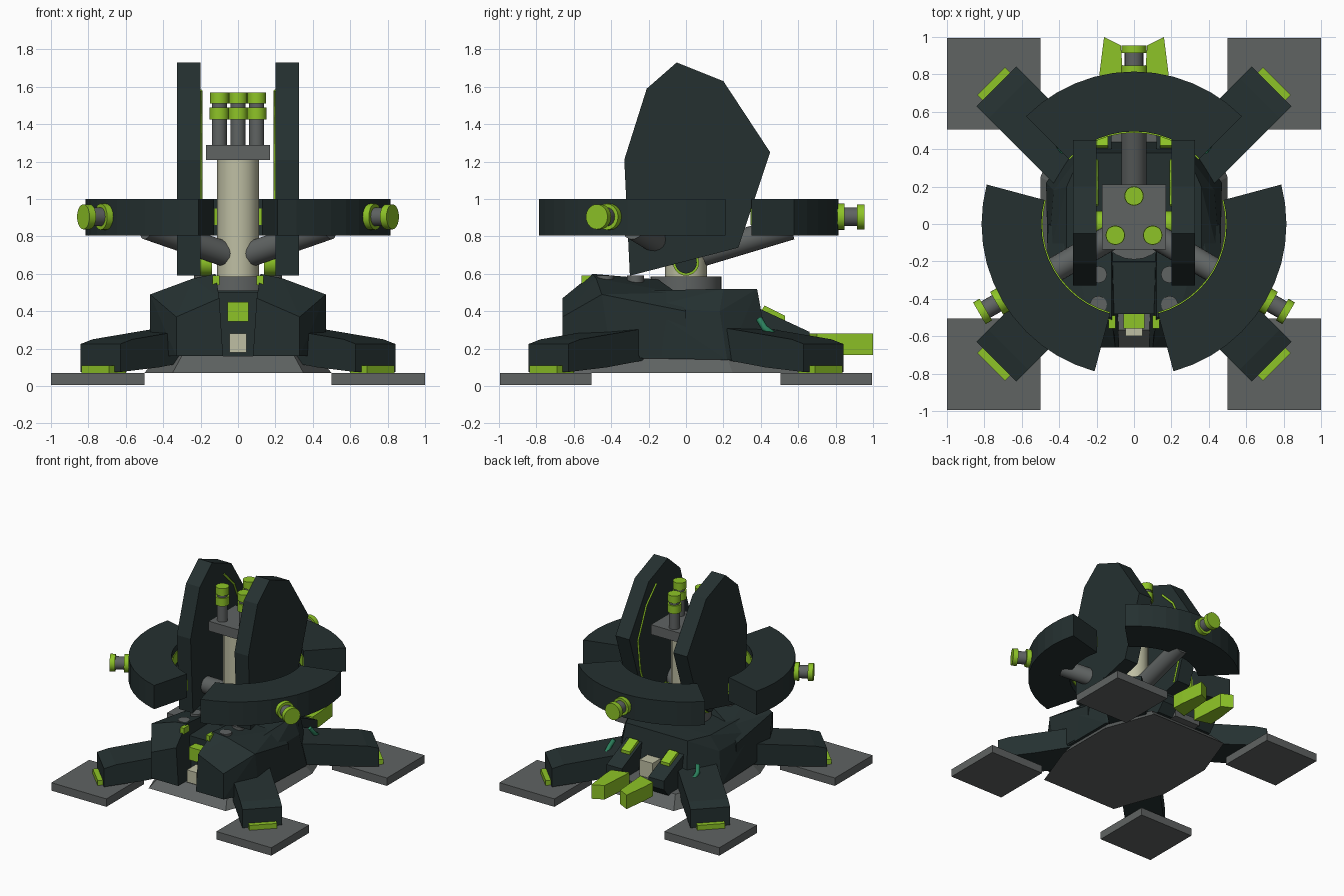
import bpy, bmesh, math
from mathutils import Vector

cube = bpy.data.objects.get("Cube")
if cube:
    bpy.data.objects.remove(cube, do_unlink=True)


def material(name, r, g, b):
    m = bpy.data.materials.new(name)
    m.use_nodes = True
    m.diffuse_color = (r, g, b, 1)
    m.node_tree.nodes["Principled BSDF"].inputs["Base Color"].default_value = (r, g, b, 1)
    return m


DARK = material("dark_armour", .018, .03, .03)
GREY = material("grey_metal", .115, .125, .123)
GREEN = material("bright_green", .27, .55, .02)
BEIGE = material("pale_beige", .52, .52, .37)
TEAL = material("teal", .025, .22, .11)


def finish(name, bm, mat, smooth=False):
    bmesh.ops.recalc_face_normals(bm, faces=bm.faces)
    mesh = bpy.data.meshes.new(name)
    bm.to_mesh(mesh)
    bm.free()
    mesh.materials.append(mat)
    ob = bpy.data.objects.new(name, mesh)
    bpy.context.collection.objects.link(ob)
    if smooth:
        bpy.ops.object.select_all(action='DESELECT')
        ob.select_set(True)
        bpy.context.view_layer.objects.active = ob
        bpy.ops.object.shade_smooth_by_angle(angle=math.radians(35))
    return ob


def hull(name, pts, mat):
    bm = bmesh.new()
    verts = [bm.verts.new(p) for p in pts]
    res = bmesh.ops.convex_hull(bm, input=verts)
    loose = [v for v in res["geom_interior"] if isinstance(v, bmesh.types.BMVert)]
    bmesh.ops.delete(bm, geom=loose, context='VERTS')
    bmesh.ops.dissolve_limit(bm, angle_limit=.02, verts=bm.verts, edges=bm.edges)
    return finish(name, bm, mat)


def box(name, x, y, z, mat):
    return hull(name, [(a, b, c) for a in x for b in y for c in z], mat)


def rod(name, a, b, r, mat, sides=20):
    a, b = Vector(a), Vector(b)
    bm = bmesh.new()
    bmesh.ops.create_cone(bm, cap_ends=True, segments=sides, radius1=r, radius2=r,
                          depth=(b - a).length)
    bm.transform((b - a).to_track_quat('Z', 'Y').to_matrix().to_4x4())
    bmesh.ops.translate(bm, verts=bm.verts, vec=(a + b) / 2)
    return finish(name, bm, mat, True)


def arc(name, mid, r0, r1, z0, z1, mat, steps=12):
    # Ring sector of 90 degrees around the z axis
    bm = bmesh.new()
    loops = []
    for i in range(steps + 1):
        t = math.radians(mid - 45 + 90 * i / steps)
        loops.append([bm.verts.new((r * math.cos(t), r * math.sin(t), z))
                      for r, z in ((r0, z0), (r1, z0), (r1, z1), (r0, z1))])
    for p, q in zip(loops, loops[1:]):
        for k in range(4):
            bm.faces.new((p[k], p[k - 1], q[k - 1], q[k]))
    bm.faces.new(loops[0])
    bm.faces.new(loops[-1])
    return finish(name, bm, mat)


def tube(name, pts, r, mat):
    cu = bpy.data.curves.new(name, 'CURVE')
    cu.dimensions = '3D'
    cu.bevel_depth = r
    cu.bevel_resolution = 1
    cu.use_fill_caps = True
    sp = cu.splines.new('POLY')
    sp.points.add(len(pts) - 1)
    for p, co in zip(sp.points, pts):
        p.co = (*co, 1)
    cu.materials.append(mat)
    ob = bpy.data.objects.new(name, cu)
    bpy.context.collection.objects.link(ob)


# Base plate
outline = [(.35, .66, .4), (.5, .25, .42)]
hull("base_plate", [(s * x * k, t * y * k, z) for x, y, _ in outline for s in (1, -1)
                    for t in (1, -1) for k, z in ((1, .07), (.86, .16))], GREY)

# Legs with square feet and toe clips
d = math.sqrt(.5)
for sx in (1, -1):
    for sy in (1, -1):
        side = ("left" if sx > 0 else "right") + ("_back" if sy > 0 else "_front")

        def diag(r, w, z):
            return (sx * d * (r + w), sy * d * (r - w), z)
        box("foot_" + side, (sx * .5, sx), (sy * .505, sy * .995), (.005, .07), GREY)
        hull("leg_" + side, [diag(r, w, z) for w in (-.15, .15) for r, z in
                             ((1.04, .075), (1.04, .225), (.95, .25), (.45, .31), (.45, .14), (.75, .1))], DARK)
        hull("toe_clip_" + side, [diag(r, w, z) for w in (-.105, .105)
                                  for r in (.95, 1.08) for z in (.07, .11)], GREEN)

# Body core
hull("body_core", [(s * x, y, z) for s in (1, -1) for x, y, z in
                   ((.46, -.3, .15), (.47, .22, .14), (.32, .45, .14), (.46, -.2, .42), (.43, .18, .4),
                    (.36, -.2, .51), (.36, .2, .52), (.28, .38, .52))], DARK)
box("body_channel", (-.12, .12), (-.48, 0), (.15, .5), DARK)
box("front_lamp", (-.055, .055), (-.56, -.46), (.345, .45), GREEN)
box("front_port", (-.045, .045), (-.6, -.46), (.18, .28), BEIGE)
box("rear_port", (-.06, .06), (.38, .52), (.2, .33), BEIGE)
box("rear_step", (-.12, .12), (.4, .64), (.15, .2), GREY)

for s in (1, -1):
    side = "left" if s > 0 else "right"
    # Front pods
    hull("front_pod_" + side, [(s * x, y, z) for x, y, z in
                               ((.08, -.66, .16), (.33, -.66, .16), (.33, -.66, .37), (.1, -.66, .47),
                                (.12, -.5, .6), (.24, -.48, .575), (.47, -.45, .49), (.47, -.4, .16),
                                (.12, -.15, .57), (.46, 0, .4), (.46, 0, .16), (.1, 0, .16),
                                (.36, -.05, .5))], DARK)
    for y in (-.43, -.27):
        rod("deck_bolt_" + side, (s * .19, y, .5), (s * .19, y, .59), .045, GREY)
    box("deck_clip_" + side, (s * .1, s * .135), (-.56, -.49), (.54, .59), GREEN)
    # Rear fins, vents and splayed tail prongs
    hull("rear_fin_" + side, [(s * x, y, z) for x in (.12, .26) for y, z in
                              ((.38, .15), (.38, .42), (.46, .38), (.66, .29), (.66, .22), (.6, .15))], DARK)
    hull("rear_vent_" + side, [(s * x, y, z) for x in (.14, .22) for y, z in
                               ((.4, .4), (.42, .43), (.53, .375), (.53, .33))], GREEN)
    hull("tail_prong_" + side, [(s * x, y, z) for z in (.165, .28) for x, y in
                                ((.05, .66), (.19, .7), (.185, .8), (.16, 1), (.07, .955))], GREEN)
    tube("rear_cable_" + side, [(s * .38, .39, .36), (s * .4, .42, .31), (s * .4, .46, .28),
                                (s * .38, .48, .27)], .018, TEAL)
    # Tall shield panels with inner trim
    profile = [(-.33, 1.21), (-.21, 1.59), (-.05, 1.73), (.2, 1.63), (.45, 1.25), (.28, .74), (-.3, .59)]
    hull("shield_panel_" + side, [(s * x, y, z) for x in (.2, .325) for y, z in profile], DARK)
    tube("shield_trim_" + side, [(s * .2, y, z) for y, z in
                                 ((.1, 1.58), (.23, 1.45), (.34, 1.2), (.31, .95), (.24, .74))], .009, GREEN)
    rod("shield_pivot_" + side, (s * .14, 0, .66), (s * .21, 0, .66), .07, GREEN)
    rod("pivot_cap_" + side, (s * .2, 0, .66), (s * .23, 0, .66), .058, DARK)

# Turntable, column and head
rod("turntable", (0, 0, .5), (0, 0, .585), .19, GREY, 24)
rod("column", (0, 0, .57), (0, 0, 1.22), .113, BEIGE, 12)
box("head_block", (-.172, .172), (-.135, .21), (1.21, 1.29), GREY)
for x, y in ((-.1, -.06), (.1, -.06), (0, .15)):
    rod("barrel", (x, y, 1.28), (x, y, 1.53), .04, GREY)
    rod("barrel_collar", (x, y, 1.425), (x, y, 1.49), .052, GREEN)
    rod("barrel_cap", (x, y, 1.51), (x, y, 1.57), .05, GREEN)

# Three ring segments with struts and nozzles
for mid in (90, 210, 330):
    t = math.radians(mid)

    def out(r, z):
        return (r * math.cos(t), r * math.sin(t), z)
    arc("ring_segment", mid, .495, .815, .805, 1, DARK)
    arc("ring_lining", mid, .488, .496, .86, .95, GREEN)
    rod("ring_strut", out(.06, .7), out(.56, .85), .068, GREY)
    rod("nozzle_neck", out(.75, .905), out(.93, .905), .05, GREY)
    rod("nozzle_collar", out(.79, .905), out(.848, .905), .07, GREEN)
    rod("nozzle_cap", out(.915, .905), out(.955, .905), .067, GREEN)
